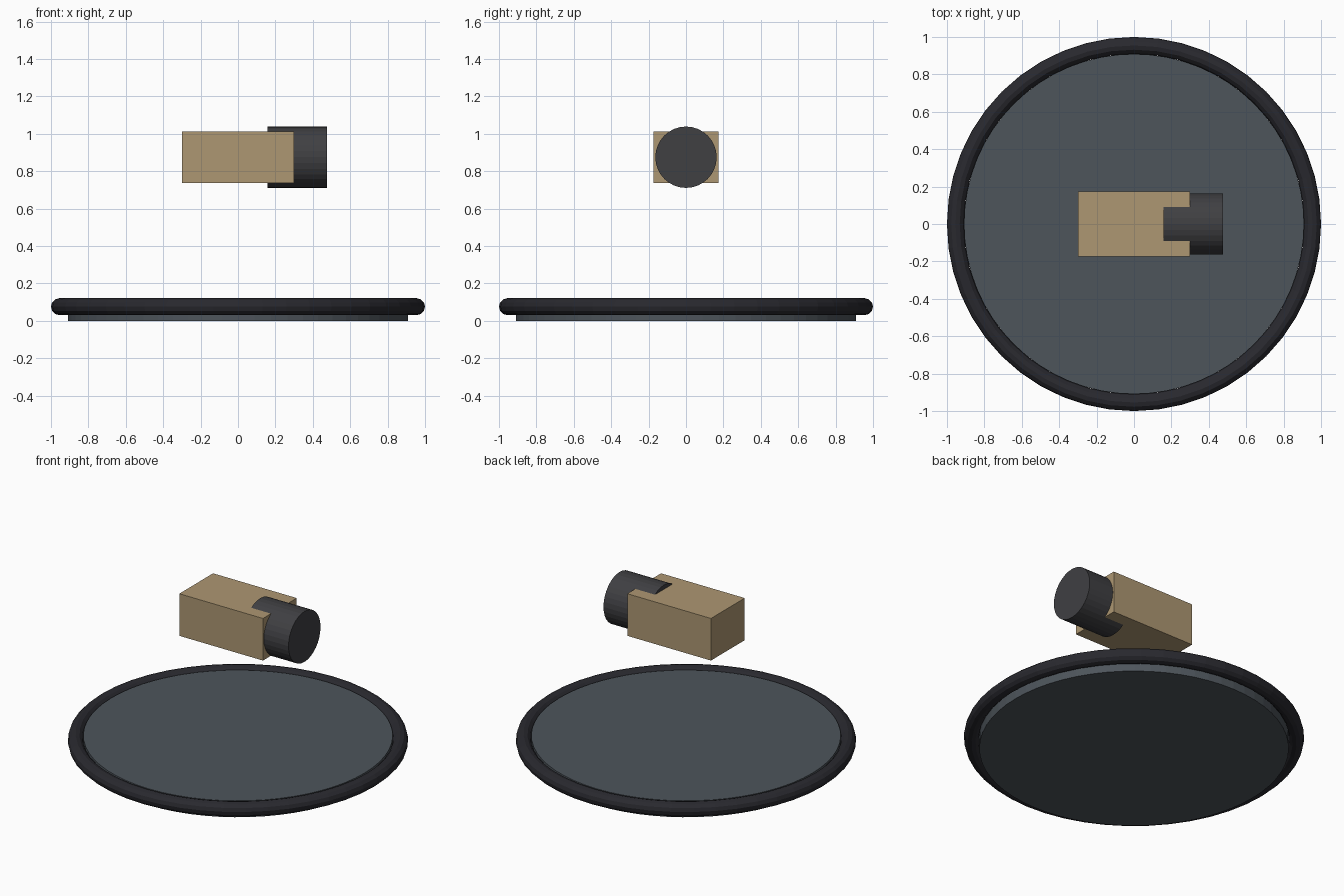
import bpy
from math import pi

if "Cube" in bpy.data.objects:
    bpy.data.objects.remove(bpy.data.objects["Cube"])


def finish(name, color):
    """Name the active object and give it a plain colour."""
    obj = bpy.context.object
    obj.name = name
    mat = bpy.data.materials.new(name + "_color")
    mat.diffuse_color = (*color, 1)
    mat.use_nodes = True
    mat.node_tree.nodes["Principled BSDF"].inputs["Base Color"].default_value = mat.diffuse_color
    obj.data.materials.append(mat)
    return obj


# Round base plate
TOP = 0.107
bpy.ops.mesh.primitive_cylinder_add(vertices=64, radius=0.909, depth=TOP,
                                    location=(0, 0, TOP / 2))
finish("base_plate", (0.075, 0.09, 0.105))

# Rounded rim around the plate
bpy.ops.mesh.primitive_torus_add(major_radius=0.9545, minor_radius=0.0455,
                                 major_segments=48, minor_segments=12,
                                 location=(0, 0, 0.076))
finish("rim", (0.022, 0.022, 0.028))

# Floating box body
bpy.ops.mesh.primitive_cube_add(size=1, location=(0, 0, 0.875))
body = finish("body_block", (0.42, 0.31, 0.17))
body.scale = (0.6, 0.346, 0.273)

# Barrel set into the right end of the body
bpy.ops.mesh.primitive_cylinder_add(vertices=32, radius=0.164, depth=0.318,
                                    location=(0.318, 0, 0.875),
                                    rotation=(0, pi / 2, 0))
finish("end_barrel", (0.05, 0.05, 0.055))
